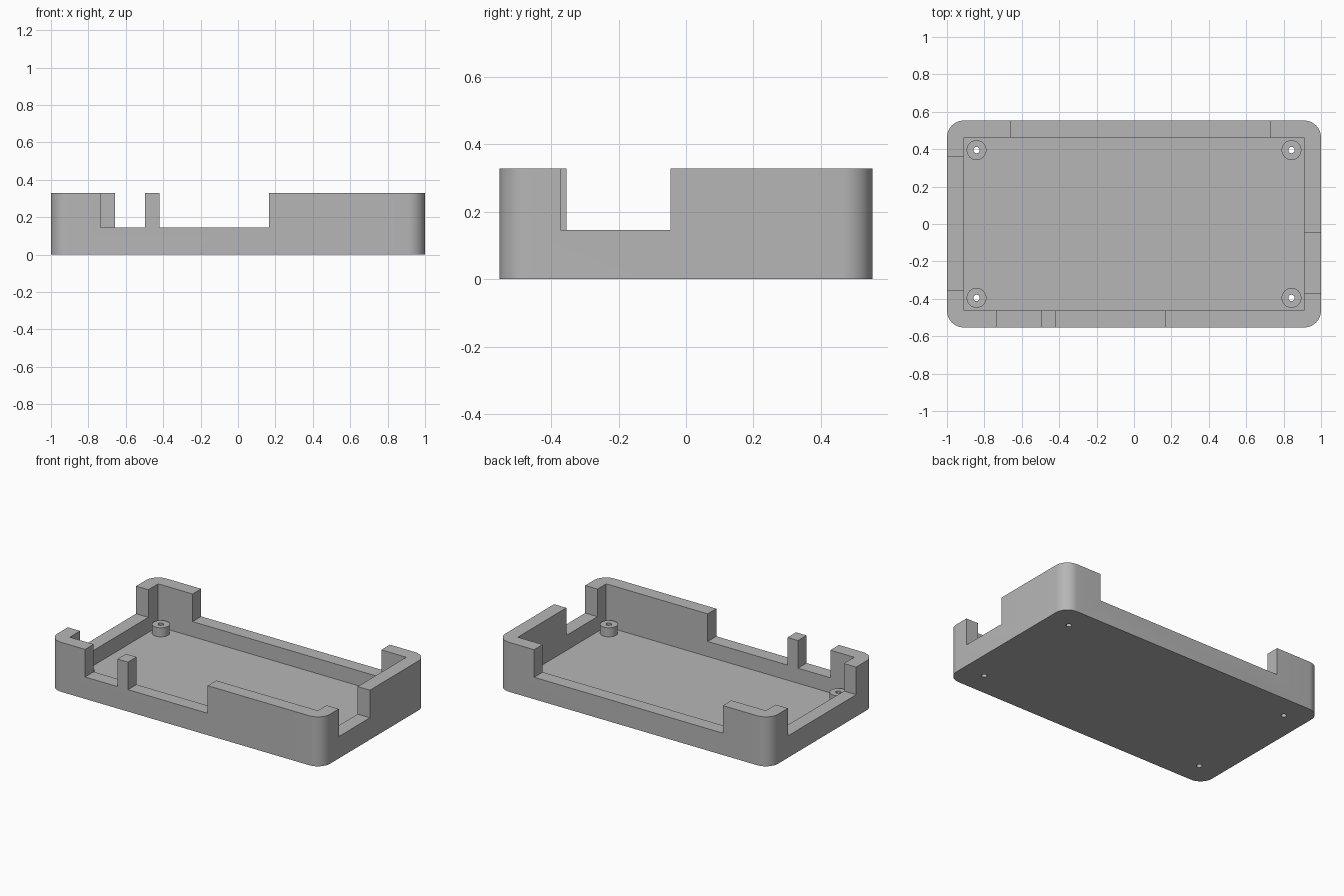
import bpy
import bmesh
import math
from mathutils import Matrix, Vector

cube = bpy.data.objects.get("Cube")
if cube:
    bpy.data.objects.remove(cube, do_unlink=True)

# Main dimensions
HX, HY, HEIGHT = 1.0, 0.553, 0.328
WALL, FLOOR, SILL = 0.09, 0.045, 0.145
POST_X, POST_Y, POST_TOP = 0.842, 0.395, 0.105
IX, IY = HX - WALL, HY - WALL

grey = bpy.data.materials.new("light grey plastic")
grey.use_nodes = True
colour = (0.47, 0.47, 0.47, 1)
grey.diffuse_color = colour
grey.node_tree.nodes["Principled BSDF"].inputs["Base Color"].default_value = colour


def finish(name, bm):
    mesh = bpy.data.meshes.new(name)
    bm.to_mesh(mesh)
    bm.free()
    mesh.materials.append(grey)
    obj = bpy.data.objects.new(name, mesh)
    bpy.context.collection.objects.link(obj)
    return obj


def box(name, x0, x1, y0, y1, z0, z1, corner=0):
    bm = bmesh.new()
    size = Vector((x1 - x0, y1 - y0, z1 - z0))
    centre = Vector((x0 + x1, y0 + y1, z0 + z1)) / 2
    bmesh.ops.create_cube(bm, size=1, matrix=Matrix.LocRotScale(centre, None, size))
    if corner:
        upright = [e for e in bm.edges if abs(e.verts[0].co.z - e.verts[1].co.z) > 0.01]
        bmesh.ops.bevel(bm, geom=upright, offset=corner, segments=10, profile=0.5, affect='EDGES')
    return finish(name, bm)


def cylinder(name, x, y, z0, z1, radius, sides=32):
    bm = bmesh.new()
    bmesh.ops.create_cone(bm, cap_ends=True, segments=sides, radius1=radius, radius2=radius,
                          depth=z1 - z0, matrix=Matrix.Translation((x, y, (z0 + z1) / 2)))
    return finish(name, bm)


def select_only(obj):
    bpy.ops.object.select_all(action='DESELECT')
    obj.select_set(True)
    bpy.context.view_layer.objects.active = obj


def combine(target, tool, operation='DIFFERENCE'):
    mod = target.modifiers.new(operation.title(), 'BOOLEAN')
    mod.operation = operation
    mod.solver = 'EXACT'
    mod.object = tool
    select_only(target)
    bpy.ops.object.modifier_apply(modifier=mod.name)
    bpy.data.objects.remove(tool, do_unlink=True)


# Tray: rounded block with a square-cornered cavity
tray = box("case_tray", -HX, HX, -HY, HY, 0, HEIGHT, WALL)
combine(tray, box("cavity_cutter", -IX, IX, -IY, IY, FLOOR, 1))

# Port openings cut down to the sill: front, back, left and right walls
M = 0.02
openings = [
    (-0.735, -0.497, -HY - M, -IY + M),
    (-0.42, 0.165, -HY - M, -IY + M),
    (-0.657, 0.727, IY - M, HY + M),
    (IX - M, HX + M, -0.372, -0.046),
    (-HX - M, -IX + M, -0.355, 0.36),
]
for x0, x1, y0, y1 in openings:
    combine(tray, box("opening_cutter", x0, x1, y0, y1, SILL, 1))

# Screw posts in the four corners, drilled through the floor
for x in (-POST_X, POST_X):
    for y in (-POST_Y, POST_Y):
        combine(tray, cylinder("screw_post", x, y, FLOOR / 2, POST_TOP, 0.053), 'UNION')
        combine(tray, cylinder("hole_cutter", x, y, -0.1, 0.5, 0.017, 20))

select_only(tray)
bpy.ops.object.shade_smooth_by_angle(angle=math.radians(30))
